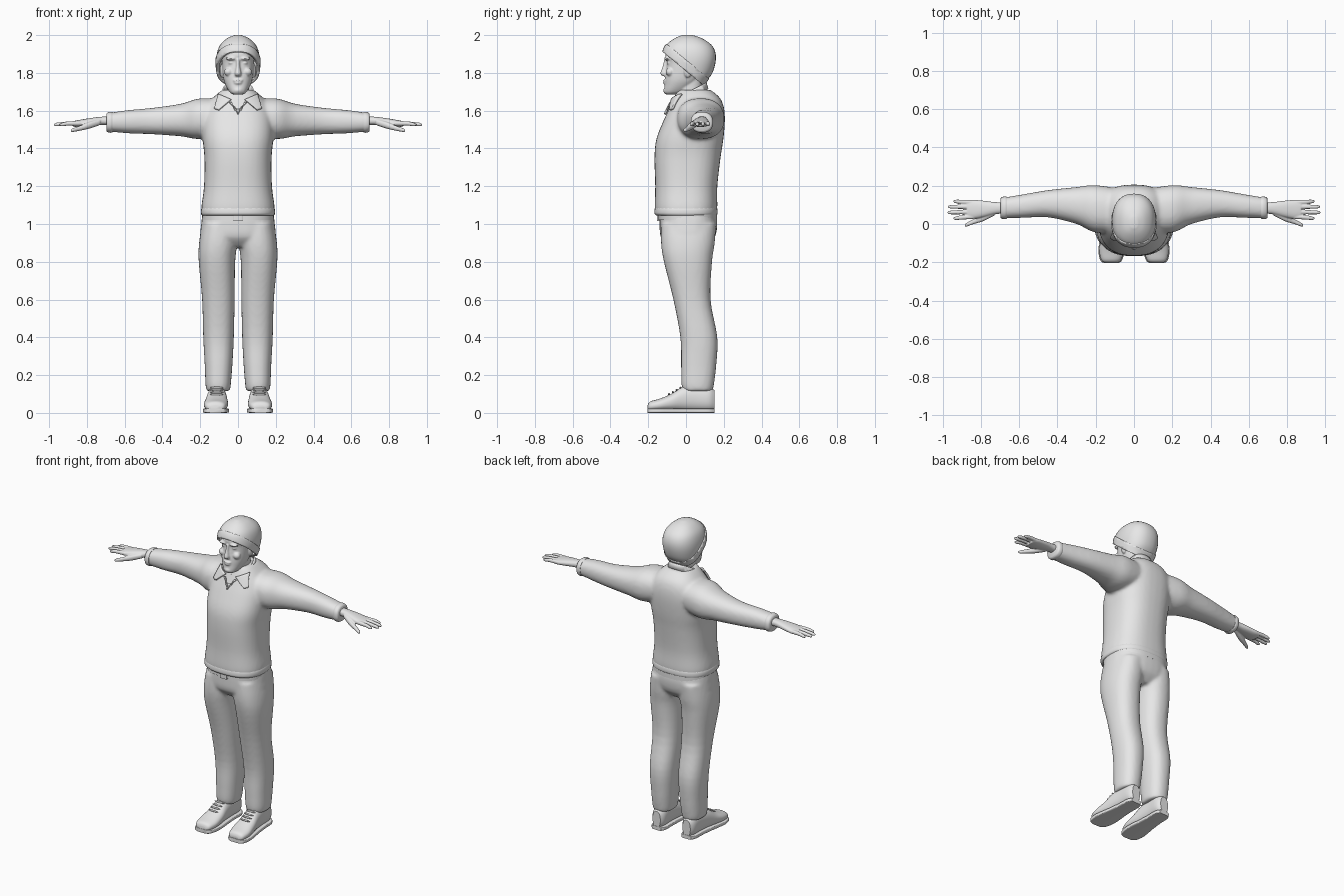
import bpy, bmesh, math
from mathutils import Vector

cube = bpy.data.objects.get("Cube")
if cube:
    bpy.data.objects.remove(cube, do_unlink=True)

grey = bpy.data.materials.new("plain grey")
grey.use_nodes = True
grey.diffuse_color = (0.8, 0.8, 0.8, 1)
grey.node_tree.nodes["Principled BSDF"].inputs["Base Color"].default_value = (0.8, 0.8, 0.8, 1)


def finish(name, bm):
    """Turn a bmesh into a shaded, coloured object."""
    bmesh.ops.recalc_face_normals(bm, faces=bm.faces)
    mesh = bpy.data.meshes.new(name)
    bm.to_mesh(mesh)
    bm.free()
    mesh.materials.append(grey)
    obj = bpy.data.objects.new(name, mesh)
    bpy.context.collection.objects.link(obj)
    bpy.ops.object.select_all(action='DESELECT')
    obj.select_set(True)
    bpy.context.view_layer.objects.active = obj
    bpy.ops.object.shade_smooth_by_angle(angle=math.radians(45))
    return obj


def resample(rows, steps):
    """Smooth curve through the section rows."""
    result = []
    for i in range(len(rows) - 1):
        a, b, c, d = (rows[min(max(i + k, 0), len(rows) - 1)] for k in (-1, 0, 1, 2))
        for s in range(steps):
            t = s / steps
            result.append([q + t * (r - p + t * (2 * p - 5 * q + 4 * r - s3 + t * (3 * (q - r) + s3 - p))) / 2
                           for p, q, r, s3 in zip(a, b, c, d)])
    return result + [list(rows[-1])]


def loft_mesh(axis, rows, power=2.3, side=1, steps=4, sides=36):
    """Rows hold a position on the axis, then low and high limits on the other two."""
    bm = bmesh.new()
    rings = []
    for t, u0, u1, v0, v1 in resample(rows, steps):
        ring = []
        for k in range(sides):
            angle = math.tau * k / sides
            c, s = math.cos(angle), math.sin(angle)
            u = (u0 + u1) / 2 + (u1 - u0) / 2 * math.copysign(abs(c) ** (2 / power), c)
            v = (v0 + v1) / 2 + (v1 - v0) / 2 * math.copysign(abs(s) ** (2 / power), s)
            x, y, z = {"x": (t, u, v), "y": (u, t, v), "z": (u, v, t)}[axis]
            ring.append(bm.verts.new((x * side, y, z)))
        rings.append(ring)
    for low, high in zip(rings, rings[1:]):
        for k in range(sides):
            n = (k + 1) % sides
            bm.faces.new((low[k], low[n], high[n], high[k]))
    bm.faces.new(rings[0])
    bm.faces.new(rings[-1])
    return bm


def loft(name, axis, rows, **options):
    return finish(name, loft_mesh(axis, rows, **options))


def even(rows):
    """Expand (z, half width, front, back) into full rows."""
    return [(z, -w, w, front, back) for z, w, front, back in rows]


def ball(name, place, size):
    bm = bmesh.new()
    bmesh.ops.create_uvsphere(bm, u_segments=20, v_segments=12, radius=1)
    bmesh.ops.scale(bm, vec=size, verts=bm.verts)
    bmesh.ops.translate(bm, vec=place, verts=bm.verts)
    return finish(name, bm)


def fuse(name, parts, voxel, rounds):
    """Merge overlapping parts into one soft skin."""
    bpy.ops.object.select_all(action='DESELECT')
    for part in parts:
        part.select_set(True)
    bpy.context.view_layer.objects.active = parts[0]
    bpy.ops.object.join()
    obj = parts[0]
    obj.name = name
    remesh = obj.modifiers.new("skin", 'REMESH')
    remesh.mode = 'VOXEL'
    remesh.voxel_size = voxel
    remesh.use_smooth_shade = True
    soft = obj.modifiers.new("soften", 'SMOOTH')
    soft.factor = 0.5
    soft.iterations = rounds
    return obj


def shell(name, rows, normal, low, high, thick):
    """Keep the slanted slice of a loft between two parallel planes."""
    bm = loft_mesh("z", rows)
    for point, inner in ((low, True), (high, False)):
        if point:
            bmesh.ops.bisect_plane(bm, geom=bm.verts[:] + bm.edges[:] + bm.faces[:], plane_co=point,
                                   plane_no=normal, clear_inner=inner, clear_outer=not inner)
    obj = finish(name, bm)
    wall = obj.modifiers.new("wall", 'SOLIDIFY')
    wall.thickness = thick
    return obj


def patch(name, corners, target, side, count=8):
    """Cloth patch draped on the front of the target, given (x, z) corners."""
    a, b, c, d = (Vector((x * side, -0.3, z)) for x, z in corners)
    bm = bmesh.new()
    grid = [[bm.verts.new(a.lerp(b, i / count).lerp(d.lerp(c, i / count), j / count))
             for j in range(count + 1)] for i in range(count + 1)]
    for i in range(count):
        for j in range(count):
            bm.faces.new((grid[i][j], grid[i + 1][j], grid[i + 1][j + 1], grid[i][j + 1]))
    obj = finish(name, bm)
    drape = obj.modifiers.new("drape", 'SHRINKWRAP')
    drape.target = target
    drape.wrap_method = 'PROJECT'
    drape.wrap_mode = 'ABOVE_SURFACE'
    drape.use_project_y = True
    drape.use_positive_direction = drape.use_negative_direction = True
    drape.offset = 0.008
    wall = obj.modifiers.new("wall", 'SOLIDIFY')
    wall.thickness = 0.012
    wall.offset = 0
    return obj


# Sweater: torso and sleeves
torso = even([(1.05, .19, -.16, .16), (1.09, .194, -.166, .166), (1.2, .18, -.163, .166),
              (1.35, .178, -.167, .183), (1.45, .187, -.157, .198), (1.55, .187, -.118, .206),
              (1.62, .168, -.085, .2), (1.67, .13, -.063, .178), (1.71, .085, -.045, .13)])
sleeve = [(.05, -.04, .18, 1.48, 1.66), (.2, -.045, .203, 1.45, 1.665), (.3, 0, .193, 1.464, 1.637),
          (.45, .035, .177, 1.475, 1.615), (.58, .032, .155, 1.48, 1.603), (.69, .03, .137, 1.49, 1.587)]
sweater = fuse("sweater", [loft("torso", "z", torso, power=2.5)] +
               [loft("sleeve", "x", sleeve, side=s) for s in (1, -1)], 0.01, 8)
loft("sweater_hem", "z", even([(1.045, .19, -.158, .16), (1.055, .196, -.167, .167),
                               (1.075, .196, -.167, .167), (1.09, .19, -.163, .163)]), power=2.5)

# Trousers, belt and buckle
hips = even([(.88, .15, -.09, .11), (.93, .197, -.133, .153), (1.0, .195, -.14, .166), (1.07, .186, -.138, .158)])
leg = [(1.0, .005, .19, -.13, .16), (.9, .004, .206, -.132, .152), (.8, .015, .208, -.117, .138),
       (.6, .018, .19, -.067, .13), (.4, .022, .184, -.03, .166), (.25, .03, .176, -.026, .16),
       (.15, .038, .172, -.024, .148), (.115, .044, .166, -.014, .14)]
fuse("trousers", [loft("hips", "z", hips, power=2.5)] +
     [loft("leg", "z", leg, side=s) for s in (1, -1)], 0.01, 5)
loft("belt", "z", even([(z, .19, -.146, .165) for z in (1.02, 1.05)]), power=2.5)
loft("buckle", "z", even([(z, .024, -.154, -.13) for z in (1.015, 1.052)]), power=8)

# Head with neck and face
neck = even([(1.6, .07, -.04, .1), (1.68, .06, -.048, .088), (1.78, .06, -.05, .085)])
skull = even([(1.686, .026, -.108, -.04), (1.7, .046, -.116, .0), (1.74, .068, -.112, .05),
              (1.78, .079, -.11, .08), (1.855, .086, -.102, .105), (1.89, .086, -.11, .11),
              (1.93, .078, -.098, .1), (1.965, .045, -.06, .07)])
nose = even([(1.872, .009, -.115, -.08), (1.83, .011, -.125, -.08), (1.797, .018, -.136, -.08),
             (1.783, .014, -.124, -.08)])
face = [loft("neck", "z", neck), loft("skull", "z", skull), loft("nose", "z", nose, steps=3),
        ball("upper_lip", (0, -.11, 1.76), (.026, .012, .006)),
        ball("lower_lip", (0, -.11, 1.747), (.021, .012, .007)),
        ball("chin", (0, -.105, 1.707), (.025, .016, .016))]
for s in (1, -1):
    face += [ball("brow", (s * .037, -.1, 1.876), (.029, .016, .009)),
             ball("cheek", (s * .05, -.085, 1.805), (.024, .022, .022)),
             ball("eye", (s * .036, -.088, 1.853), (.016, .014, .008)),
             ball("ear", (s * .085, .01, 1.81), (.012, .022, .035))]
fuse("head", face, 0.005, 3)

# Knitted cap with a slanted turned-up band
cap = [(1.72, .085, -.06, .085), (1.76, .1, -.1, .112), (1.8, .109, -.117, .14), (1.86, .115, -.124, .157),
       (1.91, .11, -.121, .155), (1.95, .093, -.103, .133), (1.983, .058, -.06, .085), (2.0, .018, -.02, .035)]
tilt = Vector((0, .82, 1))
brim = Vector((0, -.12, 1.912))
shell("cap", even(cap), tilt, brim, None, 0.012)
shell("cap_band", even([(z, w + .005, f - .005, b + .005) for z, w, f, b in cap]),
      tilt, brim - Vector((0, 0, .004)), brim + Vector((0, 0, .055)), 0.012)

# Shirt collar
stand = even([(1.6, .118, -.095, .165), (1.68, .09, -.06, .13), (1.78, .07, -.045, .1)])
shell("collar", stand, Vector((0, -.5, 1)), Vector((0, -.06, 1.625)), Vector((0, -.06, 1.665)), 0.009)

for s, label in ((1, "left_"), (-1, "right_")):
    patch(label + "collar_wing", [(.098, 1.682), (.12, 1.606), (.1, 1.6), (.035, 1.655)], sweater, s)
    patch(label + "neckline", [(.045, 1.64), (.032, 1.64), (0, 1.577), (0, 1.592)], sweater, s)
    loft(label + "cuff", "x", [(.665, .028, .142, 1.486, 1.592), (.675, .025, .144, 1.483, 1.594),
                               (.69, .027, .141, 1.486, 1.59), (.697, .033, .134, 1.493, 1.583)], side=s)

    # Hand with spread fingers
    hand = [loft("palm", "x", [(.65, .055, .115, 1.522, 1.57), (.72, .052, .114, 1.524, 1.568),
                               (.78, .038, .121, 1.519, 1.561), (.84, .027, .126, 1.514, 1.551),
                               (.872, .032, .122, 1.515, 1.545)], side=s)]
    for root, tip, reach in ((.038, .03, .945), (.064, .06, .975), (.09, .09, .972), (.113, .118, .945)):
        path = [(.84, root, 1.533, .012), (.9, (root + tip) / 2, 1.532, .011),
                (reach - .015, tip, 1.527, .0095), (reach, tip, 1.525, .004)]
        hand.append(loft("finger", "x", [(x, y - r, y + r, z - r, z + r) for x, y, z, r in path], side=s, sides=16))
    path = [(.73, .06, 1.54, .016), (.79, .032, 1.522, .018), (.84, .012, 1.506, .013),
            (.875, -.004, 1.497, .01), (.885, -.008, 1.495, .004)]
    hand.append(loft("thumb", "x", [(x, y - r, y + r, z - r, z + r) for x, y, z, r in path], side=s, sides=16))
    fuse(label + "hand", hand, 0.004, 3)

    # Shoe with sole and laces
    upper = [(-.203, .09, .148, .015, .04), (-.19, .069, .17, .01, .06), (-.14, .054, .181, .01, .075),
             (-.08, .054, .174, .01, .1), (-.02, .06, .164, .01, .137), (.05, .064, .156, .01, .148),
             (.12, .064, .152, .01, .14), (.15, .08, .136, .015, .12)]
    loft(label + "shoe", "y", upper, side=s)
    loft(label + "sole", "y", [(y * 1.01, x0 - .005, x1 + .005, 0, .024) for y, x0, x1, _, _ in upper],
         power=7, side=s)
    for k in range(4):
        ball(label + "lace", (s * .113, -.03 - .02 * k, .133 - .0115 * k), (.036, .005, .006))
